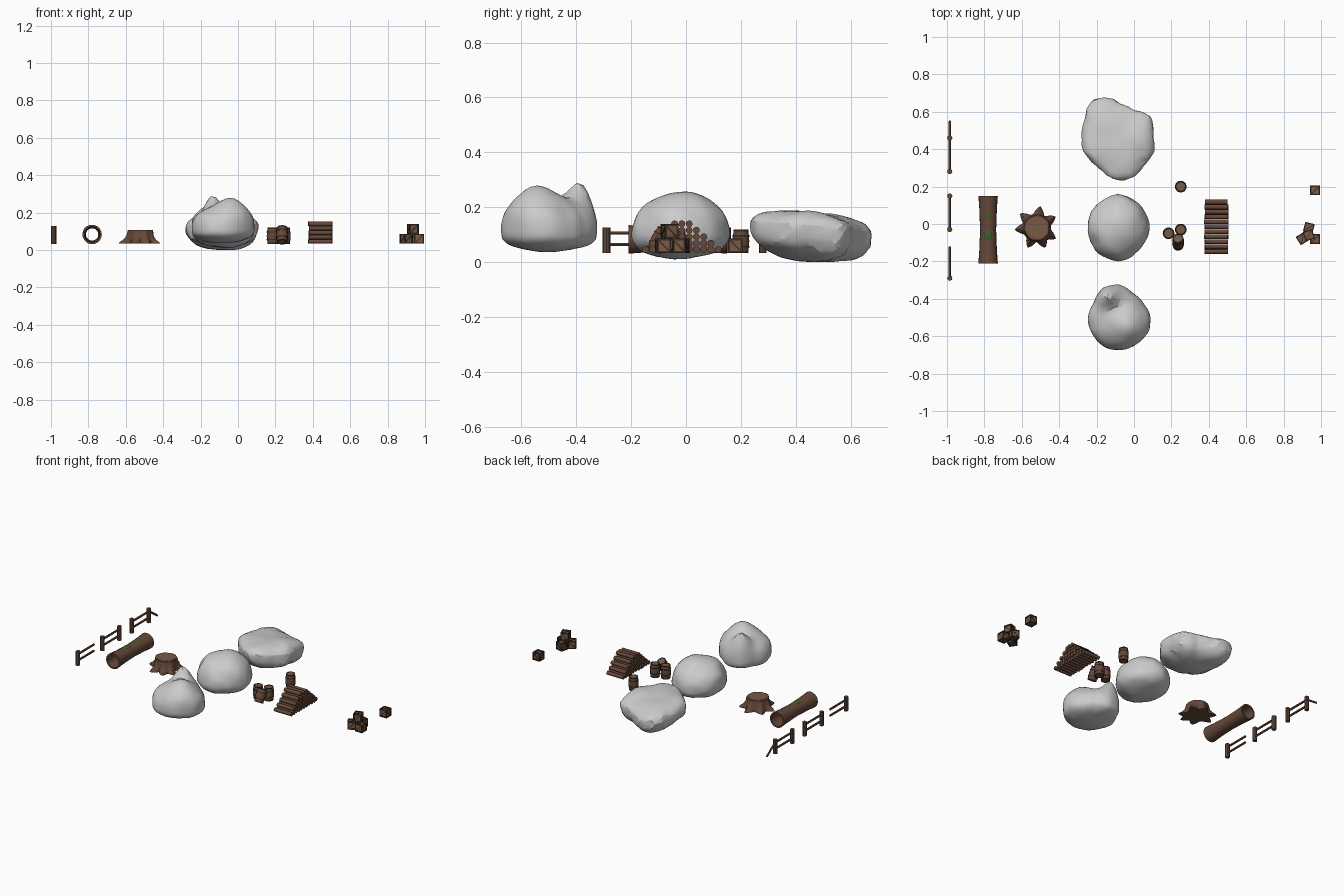
import bpy, bmesh, math, random
from mathutils import Vector, Matrix, noise

if "Cube" in bpy.data.objects:
    bpy.data.objects.remove(bpy.data.objects["Cube"])

random.seed(3)
TAU = math.tau


def material(name, c):
    m = bpy.data.materials.new(name)
    m.diffuse_color = (*c, 1)
    m.use_nodes = True
    m.node_tree.nodes["Principled BSDF"].inputs["Base Color"].default_value = m.diffuse_color
    return m


WOOD = material("wood", (0.13, 0.065, 0.04))
LIGHT = material("cut_wood", (0.19, 0.10, 0.06))
DARK = material("dark_wood", (0.045, 0.028, 0.02))
MOSS = material("moss", (0.04, 0.12, 0.02))


def finish(name, bm, mat=None, smooth=None):
    bmesh.ops.recalc_face_normals(bm, faces=bm.faces)
    me = bpy.data.meshes.new(name)
    bm.to_mesh(me)
    bm.free()
    ob = bpy.data.objects.new(name, me)
    bpy.context.collection.objects.link(ob)
    if mat:
        me.materials.append(mat)
    if smooth:
        bpy.context.view_layer.objects.active = ob
        bpy.ops.object.select_all(action='DESELECT')
        ob.select_set(True)
        bpy.ops.object.shade_smooth_by_angle(angle=math.radians(smooth))
    return ob


def loft(name, rings, mat, mtx=Matrix(), caps=True, smooth=None):
    """Skin rings of points; without caps the last ring joins the first."""
    bm = bmesh.new()
    vs = [[bm.verts.new(mtx @ Vector(p)) for p in r] for r in rings]
    n = len(vs[0])
    pairs = list(zip(vs, vs[1:])) + ([] if caps else [(vs[-1], vs[0])])
    for a, b in pairs:
        for i in range(n):
            j = (i + 1) % n
            bm.faces.new((a[i], a[j], b[j], b[i]))
    if caps:
        bm.faces.new(vs[0])
        bm.faces.new(vs[-1])
    return finish(name, bm, mat, smooth)


def circle(r, z, n):
    return [(r * math.cos(TAU * i / n), r * math.sin(TAU * i / n), z) for i in range(n)]


def lathe(name, profile, n, mat, mtx=Matrix(), caps=True, smooth=None):
    return loft(name, [circle(r, z, n) for r, z in profile], mat, mtx, caps, smooth)


def along(a, b):
    """Matrix that lays the z axis from a towards b."""
    a, b = Vector(a), Vector(b)
    return Matrix.Translation(a) @ (b - a).to_track_quat('Z', 'Y').to_matrix().to_4x4()


def add_box(bm, size, mtx):
    bmesh.ops.create_cube(bm, size=1, matrix=mtx @ Matrix.Diagonal((*size, 1)))


# Boulders: sphere shaped by a 12-point plan outline, a top/bottom height and bumps
def rock(name, cx, cy, plan, zc, top, bottom, power, tilt=0, bumps=(), rough=.012, seed=0):
    bm = bmesh.new()
    bmesh.ops.create_icosphere(bm, subdivisions=4, radius=1)
    for v in bm.verts:
        d = v.co.copy()
        t = (math.atan2(d.y, d.x) % TAU) / TAU * 12
        i, f = int(t) % 12, t % 1
        r = plan[i] * (1 - f) + plan[(i + 1) % 12] * f
        x, y = d.x * r, d.y * r
        h = abs(d.z) ** power
        z = zc + tilt * y + (top * h if d.z > 0 else -bottom * h)
        for bx, by, amp, s in bumps:
            g = math.exp(-((cx + x - bx) ** 2 + (cy + y - by) ** 2) / (2 * s * s))
            z += amp * g * min(1, max(0, d.z) * 2.5)
        p = Vector((cx + x, cy + y, z))
        k = noise.noise(p * 9 + Vector((seed, 0, 0))) + .4 * noise.noise(p * 24)
        v.co = p + Vector((d.x, d.y, d.z * .6)) * (rough * k)
        v.co.z = max(v.co.z, 0)
    return finish(name, bm, None, 18)


rock("boulder_back", -.085, .45,
     [.19, .205, .18, .205, .255, .2, .185, .19, .19, .215, .215, .2],
     .118, .066, .118, .75, tilt=-.09, rough=.017, seed=4,
     bumps=[(-.2, .55, .012, .05), (.06, .45, .01, .05)])
rock("boulder_middle", -.085, -.02,
     [.168, .17, .17, .178, .17, .17, .165, .165, .175, .178, .165, .165],
     .1, .155, .088, .9, rough=.011, seed=9)
rock("boulder_front", -.08, -.5,
     [.168, .15, .147, .176, .178, .158, .163, .17, .175, .174, .17, .178],
     .11, .125, .072, .75, rough=.007, seed=2,
     bumps=[(-.03, -.55, .053, .06), (-.14, -.385, .085, .04), (-.1, -.445, -.015, .03)])

# Fence: posts and two rails per stretch, one rail fallen at the end
FX, G = -.985, .033
for y in (.46, .28, .15, -.03, -.29):
    lathe("fence_post", [(.014, 0), (.014, .094)], 8, WOOD, Matrix.Translation((FX, y, G)))
for y0, y1 in ((.28, .46), (-.03, .15), (-.29, -.12)):
    for z in (.064, .106):
        lathe("fence_rail", [(.007, 0), (.007, y1 - y0)], 6, WOOD,
              along((FX, y0, z), (FX, y1, z)))
lathe("fallen_rail", [(.007, 0), (.007, .115)], 6, WOOD, along((FX, .455, .112), (FX, .55, .045)))

# Hollow log with flared ends and moss
outer = [(.052, -.18), (.047, -.11), (.043, 0), (.047, .11), (.052, .18)]
inner = [(r - .01, z) for r, z in reversed(outer)]
lathe("hollow_log", outer + inner, 20, WOOD,
      along((-.78, -.03, .083), (-.78, 1, .083)), caps=False, smooth=40)
for y in (.05, -.065):
    bm = bmesh.new()
    bmesh.ops.create_icosphere(bm, subdivisions=2, radius=1)
    for v in bm.verts:
        v.co = Vector((-.78 + v.co.x * .023, y + v.co.y * .026,
                       .124 + v.co.z * .006 - 6 * (v.co.x * .023) ** 2))
    finish("moss_patch", bm, MOSS)

# Stump with seven pointed roots
roots = [81, 31, -30, -67, -114, 185, 139]


def stump_ring(base, spread, z):
    pts = []
    for i in range(72):
        a = i * 5
        w = max(max(0, 1 - abs((a - r + 180) % 360 - 180) / 22) for r in roots)
        rr = base + spread * w
        pts.append((rr * math.cos(math.radians(a)), rr * math.sin(math.radians(a)), z))
    return pts


SM = Matrix.Translation((-.52, -.02, 0))
loft("stump", [stump_ring(.076, .042, .035), stump_ring(.076, .038, .042),
               stump_ring(.073, .020, .056), stump_ring(.069, .008, .075),
               stump_ring(.066, .003, .106)], WOOD, SM, smooth=30)
lathe("stump_cut_face", [(.058, .104), (.058, .1075)], 24, LIGHT, SM)


# Barrels: bulged staves, dark hoops, lighter lids
def barrel(mtx):
    h = .042
    lathe("barrel_body", [(.0265, -h), (.030, -.02), (.0315, 0), (.030, .02), (.0265, h)],
          14, WOOD, mtx, smooth=35)
    for z, r in ((-.04, .0285), (-.02, .0315), (.02, .0315), (.04, .0285)):
        lathe("barrel_hoop", [(r, z - .0035), (r, z + .0035), (r - .006, z + .0035),
                              (r - .006, z - .0035)], 14, DARK, mtx, caps=False)
    for s in (-1, 1):
        lathe("barrel_lid", [(.021, s * .040), (.021, s * .0428)], 14, LIGHT, mtx)


for x, y in ((.25, .2), (.185, -.05), (.25, -.03)):
    barrel(Matrix.Translation((x, y, .076)))
barrel(Matrix.Translation((.236, -.097, .081)) @ Matrix.Rotation(math.radians(-28), 4, 'X'))

# Log pile: stepped rows of 11, 9, 7, 5 and 3
for row in range(5):
    n = 11 - 2 * row
    for i in range(n):
        y, z = -.015 + (i - (n - 1) / 2) * .0265, .0455 + row * .0235
        x0, x1 = .378 + random.uniform(-.003, .003), .503 + random.uniform(-.003, .003)
        lathe("pile_log", [(.0125, 0), (.0125, x1 - x0)], 10, WOOD,
              along((x0, y, z), (x1, y, z)), smooth=40)


# Crates: panel cube, twelve edge bars and a diagonal brace on every face
def crate(x, y, z, deg):
    s, t = .052, .007
    base = Matrix.Translation((x, y, z)) @ Matrix.Rotation(math.radians(deg), 4, 'Z')
    bm = bmesh.new()
    add_box(bm, (s - t, s - t, s - t), base)
    finish("crate_panels", bm, LIGHT)
    bm = bmesh.new()
    o = (s - t) / 2
    turns = [Matrix(), Matrix.Rotation(TAU / 4, 4, 'X'), Matrix.Rotation(TAU / 4, 4, 'Y')]
    for turn in turns:
        for a in (-o, o):
            for b in (-o, o):
                add_box(bm, (t, t, s), base @ turn @ Matrix.Translation((a, b, 0)))
        for side in (-1, 1):
            add_box(bm, ((s - t) * 1.2, t * .8, .004), base @ turn
                    @ Matrix.Translation((0, 0, side * o)) @ Matrix.Rotation(TAU / 8, 4, 'Z'))
    finish("crate_frame", bm, DARK)


for c in ((.968, .18, .06, 0), (.968, -.08, .06, 0), (.9, -.078, .06, 32),
          (.935, -.02, .06, -15), (.935, -.06, .1125, 18)):
    crate(*c)
